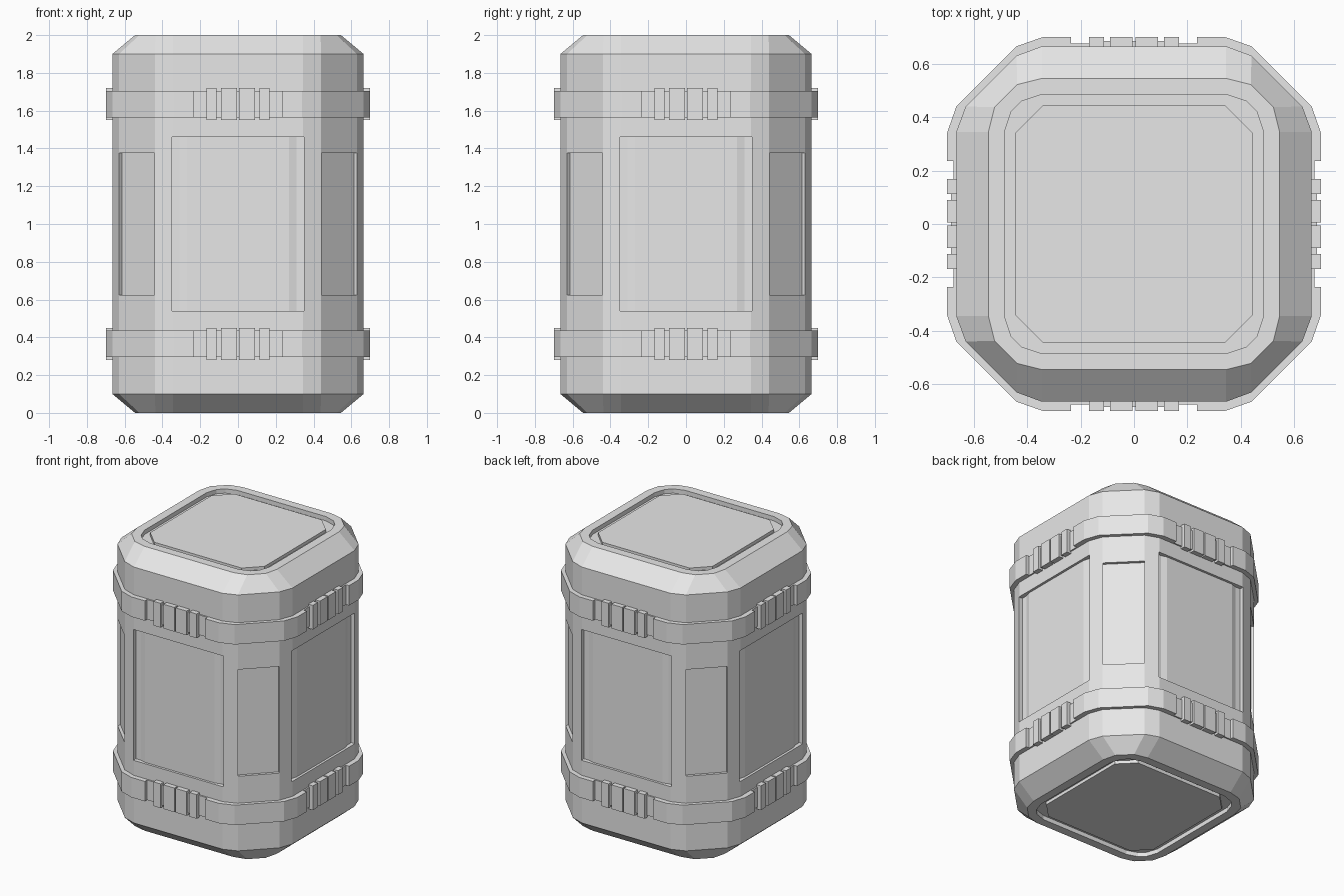
import bpy, bmesh, math
from mathutils import Matrix

cube = bpy.data.objects.get("Cube")
if cube:
    bpy.data.objects.remove(cube, do_unlink=True)

grey = bpy.data.materials.new("light_grey")
grey.use_nodes = True
grey.diffuse_color = (0.8, 0.8, 0.8, 1)
grey.node_tree.nodes["Principled BSDF"].inputs["Base Color"].default_value = (0.8, 0.8, 0.8, 1)


def ring(h, a, b, c):
    """Square outline of half width h with corners cut in three facets."""
    quarter = [(h, a), (b, c), (c, b), (a, h)]
    pts = []
    for k in range(4):
        for x, y in quarter:
            for _ in range(k):
                x, y = -y, x
            pts.append((x, y))
    return pts


def loft(bm, sections):
    """Closed solid through (outline, z) sections."""
    rows = [[bm.verts.new((x, y, z)) for x, y in pts] for pts, z in sections]
    n = len(rows[0])
    for lo, hi in zip(rows, rows[1:]):
        for i in range(n):
            j = (i + 1) % n
            bm.faces.new((lo[i], lo[j], hi[j], hi[i]))
    bm.faces.new(rows[0][::-1])
    bm.faces.new(rows[-1])


def prism(bm, pts, z0, z1):
    loft(bm, [(pts, z0), (pts, z1)])


def four_times(bm):
    """Repeat the geometry around the vertical axis."""
    src = bm.verts[:] + bm.edges[:] + bm.faces[:]
    for k in range(1, 4):
        new = bmesh.ops.duplicate(bm, geom=src)["geom"]
        verts = [g for g in new if isinstance(g, bmesh.types.BMVert)]
        bmesh.ops.rotate(bm, verts=verts, matrix=Matrix.Rotation(k * math.pi / 2, 3, 'Z'))


def finish(name, bm):
    bmesh.ops.recalc_face_normals(bm, faces=bm.faces[:])
    me = bpy.data.meshes.new(name)
    bm.to_mesh(me)
    bm.free()
    me.materials.append(grey)
    ob = bpy.data.objects.new(name, me)
    bpy.context.collection.objects.link(ob)
    return ob


# Body: chamfered shell with a rim, groove and raised plate at both ends
wall = ring(0.665, 0.345, 0.63, 0.44)
rim = ring(0.545, 0.345, 0.522, 0.437)
groove = ring(0.485, 0.345, 0.46, 0.42)
plate = ring(0.445, 0.34, 0.41, 0.375)
end = [(plate, 0.008), (plate, 0.03), (groove, 0.03), (groove, 0), (rim, 0), (wall, 0.1)]
bm = bmesh.new()
loft(bm, end + [(p, 2 - z) for p, z in reversed(end)])
body = finish("body", bm)

# Cutters: wide recess with a raised centre on each side, plain recess on each corner
bm = bmesh.new()
half = [(0.27, -0.648), (0.31, -0.636), (0.35, -0.636), (0.35, -0.75)]
prism(bm, [(-x, y) for x, y in reversed(half)] + half, 0.54, 1.46)
four_times(bm)
sides = finish("side_cutter", bm)

bm = bmesh.new()
inner, outer, w = 1.07 / math.sqrt(2) - 0.02, 0.9, 0.133
prism(bm, [(inner, -w), (outer, -w), (outer, w), (inner, w)], 0.625, 1.375)
bmesh.ops.rotate(bm, verts=bm.verts[:], matrix=Matrix.Rotation(math.pi / 4, 3, 'Z'))
four_times(bm)
corners = finish("corner_cutter", bm)

for cutter in (sides, corners):
    cutter.hide_render = True
    mod = body.modifiers.new("recess", 'BOOLEAN')
    mod.operation = 'DIFFERENCE'
    mod.solver = 'EXACT'
    mod.object = cutter
    bpy.context.view_layer.objects.active = body
    bpy.ops.object.modifier_apply(modifier=mod.name)
    bpy.data.objects.remove(cutter, do_unlink=True)

for label, z in (("lower", 0.365), ("upper", 1.635)):
    # Thin strap all round
    bm = bmesh.new()
    prism(bm, ring(0.675, 0.345, 0.635, 0.445), z - 0.07, z + 0.07)
    finish(label + "_strap", bm)

    # Thick corner guards
    bm = bmesh.new()
    prism(bm, [(0.6, 0.235), (0.7, 0.235), (0.7, 0.34), (0.665, 0.44),
               (0.44, 0.665), (0.34, 0.7), (0.235, 0.7), (0.235, 0.6)], z - 0.07, z + 0.07)
    four_times(bm)
    finish(label + "_corner_guards", bm)

    # Buckle blocks on a low backing
    bm = bmesh.new()
    for x0, x1 in ((-0.168, -0.113), (-0.09, -0.005), (0.005, 0.09), (0.113, 0.168)):
        prism(bm, [(x0, -0.7), (x1, -0.7), (x1, -0.6), (x0, -0.6)], z - 0.085, z + 0.085)
    prism(bm, [(-0.15, -0.685), (0.15, -0.685), (0.15, -0.61), (-0.15, -0.61)], z - 0.07, z + 0.07)
    four_times(bm)
    finish(label + "_buckles", bm)
